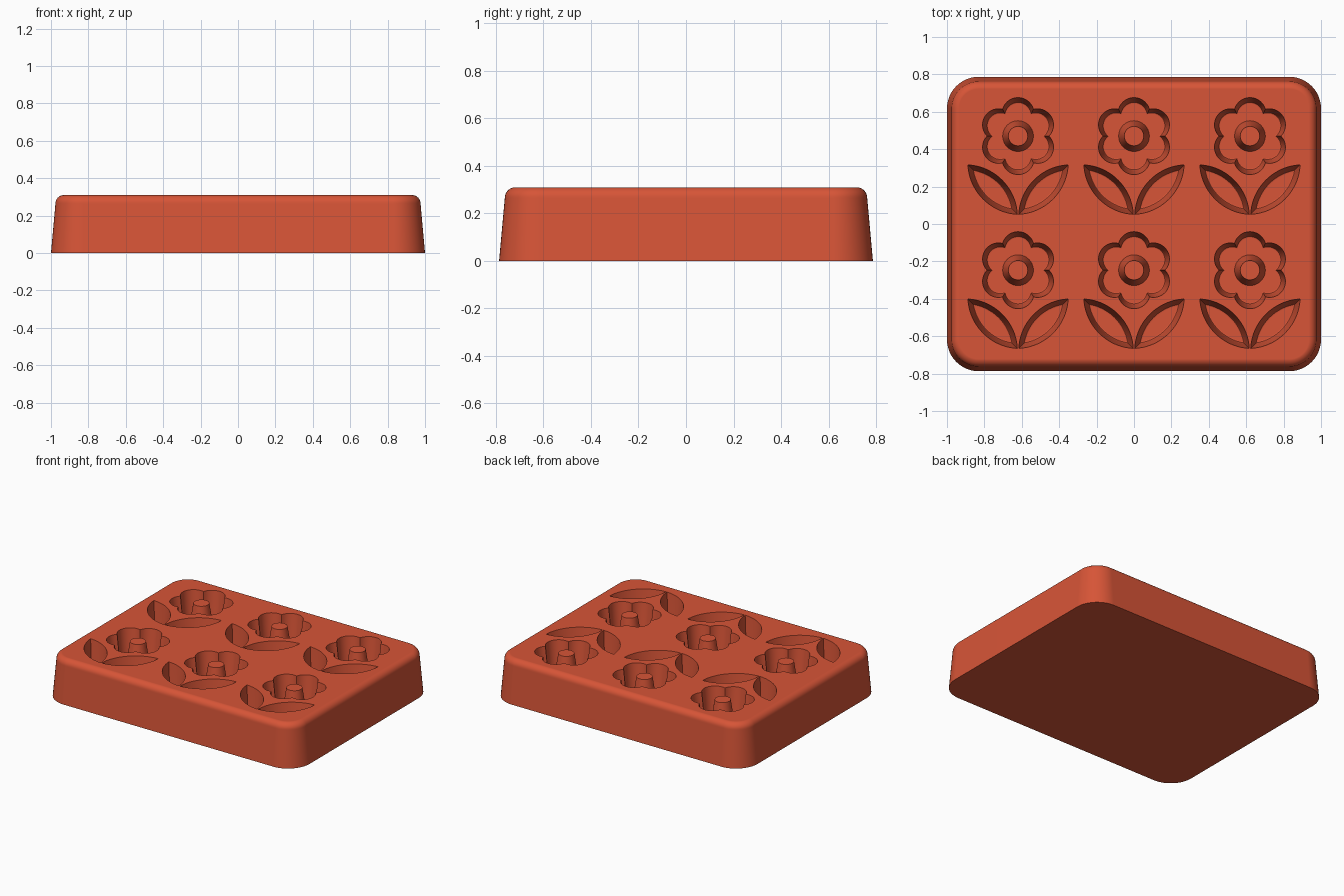
import bpy, bmesh
from math import pi, sin, cos, sqrt, asin, radians
from mathutils import Vector, Matrix

old = bpy.data.objects.get("Cube")
if old:
    bpy.data.objects.remove(old, do_unlink=True)

HEIGHT, FLOOR = 0.31, 0.11

clay = bpy.data.materials.new("terracotta red")
clay.use_nodes = True
clay.diffuse_color = (0.68, 0.09, 0.038, 1)
clay.node_tree.nodes["Principled BSDF"].inputs["Base Color"].default_value = clay.diffuse_color


def loft(bm, outline, levels, matrix=Matrix()):
    """Closed solid through outline(inset) at each (inset, z) level."""
    rings = [[bm.verts.new(matrix @ Vector((x, y, z))) for x, y in outline(inset)]
             for inset, z in levels]
    n = len(rings[0])
    for low, high in zip(rings, rings[1:]):
        for i in range(n):
            j = (i + 1) % n
            bm.faces.new((low[i], low[j], high[j], high[i]))
    bm.faces.new(rings[0][::-1])
    bm.faces.new(rings[-1])


def make_object(name, bm):
    bmesh.ops.recalc_face_normals(bm, faces=bm.faces)
    mesh = bpy.data.meshes.new(name)
    bm.to_mesh(mesh)
    bm.free()
    mesh.materials.append(clay)
    obj = bpy.data.objects.new(name, mesh)
    bpy.context.collection.objects.link(obj)
    return obj


def select(obj):
    bpy.ops.object.select_all(action='DESELECT')
    obj.select_set(True)
    bpy.context.view_layer.objects.active = obj


def block_outline(inset, steps=12, radius=0.17):
    pts = []
    for k, (sx, sy) in enumerate(((1, 1), (-1, 1), (-1, -1), (1, -1))):
        for s in range(steps + 1):
            a = (k + s / steps) * pi / 2
            pts.append((sx * (1 - radius) + (radius - inset) * cos(a),
                        sy * (0.787 - radius) + (radius - inset) * sin(a)))
    return pts


def flower_outline(inset, steps=14, reach=0.12, radius=0.086):
    # six round petals, one pointing to the back
    pts = []
    for petal in range(6):
        for s in range(steps):
            a = (s / steps - 0.5) * pi / 3
            r = reach * cos(a) + sqrt(radius**2 - (reach * sin(a))**2) - inset
            t = petal * pi / 3 + pi / 6 + a
            pts.append((r * cos(t), r * sin(t)))
    return pts


def leaf_outline(inset, steps=20, half=0.187, width=0.072):
    # lens made of two equal arcs, pointed along x
    radius = (half**2 + width**2) / (2 * width)
    drop = radius - width
    r = radius - inset
    span = asin(sqrt(r * r - drop * drop) / r)
    arc = [(r * sin(a), r * cos(a) - drop)
           for a in (span * (1 - 2 * s / steps) for s in range(steps))]
    return arc + [(-x, -y) for x, y in arc]


# Block with drafted sides and a rounded top edge
bm = bmesh.new()
levels = [(0, 0)]
for s in range(9):
    a = s / 8 * radians(85)
    levels.append((0.024 + 0.045 * (1 - cos(a)), HEIGHT - 0.045 + 0.045 * sin(a) / sin(radians(85))))
loft(bm, block_outline, levels)
block = make_object("mold_block", bm)

# Flower and leaf pockets, tapered with a softened floor edge
pocket = [(0.034, FLOOR), (0.026, FLOOR + 0.003), (0.021, FLOOR + 0.012),
          (0, HEIGHT), (0, HEIGHT + 0.04)]
centres = [(x, y) for x in (-0.62, 0, 0.62) for y in (0.47, -0.247)]
bm = bmesh.new()
for x, y in centres:
    loft(bm, flower_outline, pocket, Matrix.Translation((x, y, 0)))
    for side in (1, -1):
        place = Matrix.Translation((x + side * 0.136, y - 0.286, 0))
        loft(bm, leaf_outline, pocket, place @ Matrix.Rotation(side * pi / 4, 4, 'Z'))
cutter = make_object("pocket_cutter", bm)
cutter.hide_render = True

select(block)
cut = block.modifiers.new("pockets", 'BOOLEAN')
cut.operation = 'DIFFERENCE'
cut.solver = 'EXACT'
cut.object = cutter
bpy.ops.object.modifier_apply(modifier=cut.name)
bpy.data.objects.remove(cutter, do_unlink=True)

# Tapered pins in the middle of the flowers
bm = bmesh.new()
for x, y in centres:
    pin = Matrix.Translation((x, y, (FLOOR + HEIGHT) / 2 - 0.005))
    bmesh.ops.create_cone(bm, cap_ends=True, segments=40, radius1=0.083, radius2=0.052,
                          depth=HEIGHT - FLOOR, matrix=pin)
pins = make_object("flower_centre_pins", bm)

for obj in (block, pins):
    select(obj)
    bpy.ops.object.shade_smooth_by_angle(angle=radians(35))
    obj.modifiers.new("even_shading", 'WEIGHTED_NORMAL').keep_sharp = True
